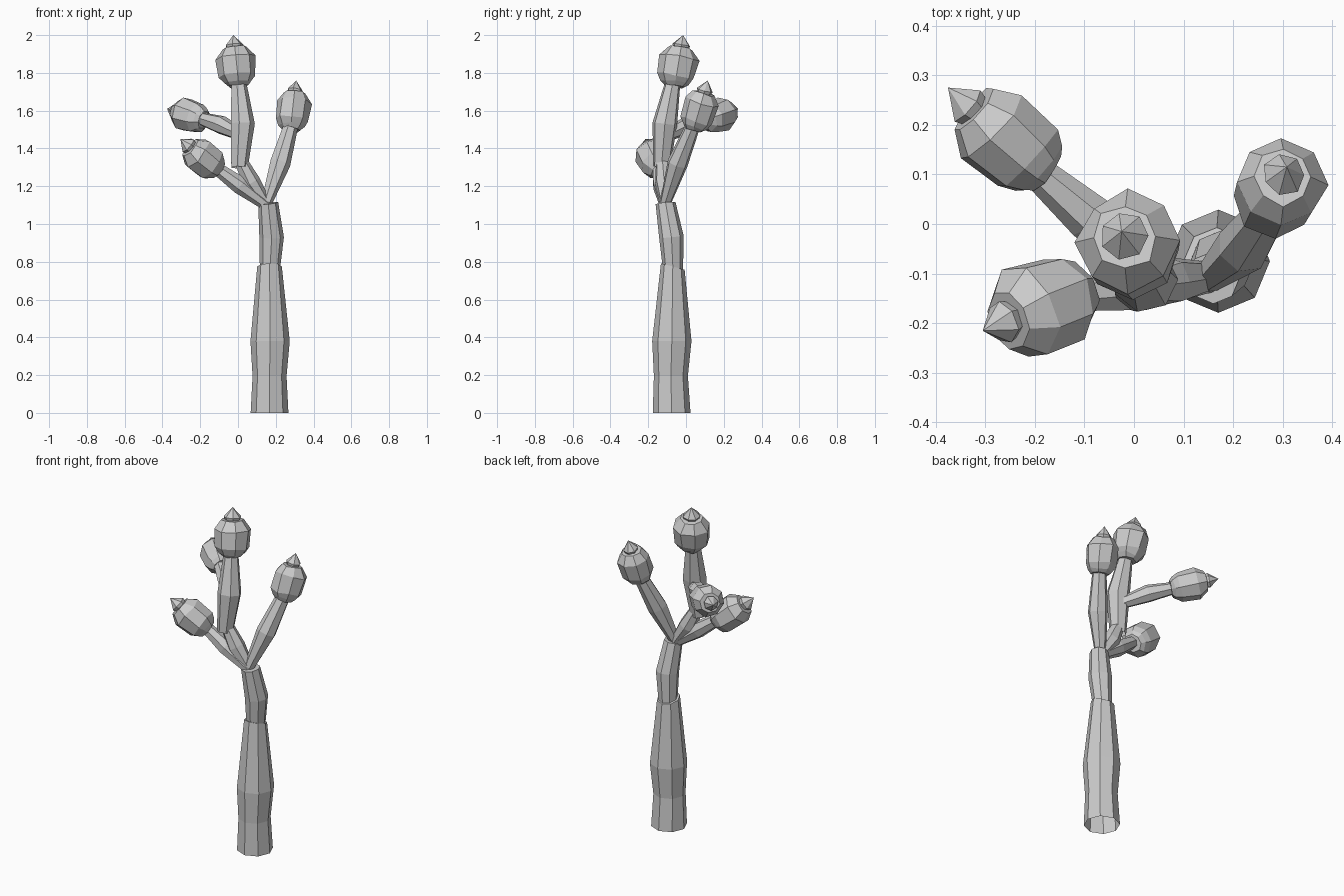
import bpy, bmesh, math, random
from mathutils import Vector

if "Cube" in bpy.data.objects:
    bpy.data.objects.remove(bpy.data.objects["Cube"])

random.seed(4)


def tube(name, rings, sides, cap_start=False, cap_end=True, jitter=0.0, aligned=True):
    """Loft rings given as (centre, radius, normal); a zero radius makes a point."""
    bm = bmesh.new()
    loops = []
    for c, r, n in rings:
        c = Vector(c)
        n = Vector(n).normalized()
        if r == 0:
            loops.append([bm.verts.new(c)])
            continue
        # frame perpendicular to the ring normal
        ref = Vector((1, 0, 0)) if abs(n.x) < 0.75 else Vector((0, 1, 0))
        u = (ref - n * ref.dot(n)).normalized()
        v = n.cross(u)
        loop = []
        for i in range(sides):
            a = 2 * math.pi * i / sides
            k = r * (1 + random.uniform(-jitter, jitter))
            s = n * random.uniform(-jitter, jitter) * r
            loop.append(bm.verts.new(c + (u * math.cos(a) + v * math.sin(a)) * k + s))
        loops.append(loop)
    for a, b in zip(loops, loops[1:]):
        for i in range(sides):
            j = (i + 1) % sides
            if len(b) == 1:
                bm.faces.new((a[i], a[j], b[0]))
            else:
                bm.faces.new((a[i], a[j], b[j], b[i]))
    if cap_start:
        bm.faces.new(loops[0][::-1])
    if cap_end and len(loops[-1]) > 1:
        bm.faces.new(loops[-1])
    me = bpy.data.meshes.new(name)
    bm.to_mesh(me)
    bm.free()
    ob = bpy.data.objects.new(name, me)
    bpy.context.collection.objects.link(ob)
    return ob


def branch(name, pts, radii, sides=7):
    """Tube along a path, with all rings following the path direction."""
    p = [Vector(q) for q in pts]
    axis = p[-1] - p[0]
    tube(name, [(q, r, axis) for q, r in zip(p, radii)], sides)


def head(name, base, tip, width):
    """Chunky pod with a pointed bud on its end."""
    b, t = Vector(base), Vector(tip)
    axis = t - b
    pod = [(0.0, 0.055), (0.07, 0.075), (0.19, 0.098), (0.56, 0.103), (0.74, 0.066)]
    tube(name + "_pod", [(b + axis * f, r * width, axis) for f, r in pod],
         8, cap_start=True, jitter=0.07)
    bud = [(0.66, 0.034), (0.80, 0.048), (1.0, 0)]
    tube(name + "_bud", [(b + axis * f, r * width, axis) for f, r in bud],
         7, cap_start=True, jitter=0.05)


# trunk, open underneath, with a slanted top
up = (0, 0, 1)
tube("trunk", [((0.167, -0.076, 0), 0.10, up), ((0.167, -0.08, 0.195), 0.09, up),
               ((0.17, -0.075, 0.38), 0.104, up),
               ((0.167, -0.07, 0.775), 0.065, (0, 0.27, 1))], 8)

# upper trunk
tube("upper_trunk", [((0.168, -0.068, 0.74), 0.052, (0, 0, 1)),
                     ((0.178, -0.077, 0.93), 0.065, (0, -0.1, 1)),
                     ((0.160, -0.108, 1.11), 0.053, (-0.1, -0.1, 1))], 8)

# right branch
branch("right_branch", [(0.15, -0.11, 1.11), (0.222, -0.045, 1.32), (0.285, 0.045, 1.54)],
       [0.03, 0.056, 0.038])

# centre branch: slanted elbow, then an upright limb
branch("elbow_branch", [(0.15, -0.105, 1.10), (0.07, -0.115, 1.22), (0.01, -0.125, 1.34)],
       [0.03, 0.05, 0.035])
branch("centre_branch", [(0.006, -0.13, 1.30), (0.022, -0.112, 1.53), (0.002, -0.068, 1.76)],
       [0.046, 0.067, 0.04])

# two left branches
branch("left_front_branch", [(0.15, -0.11, 1.10), (0.01, -0.13, 1.205), (-0.12, -0.145, 1.30)],
       [0.03, 0.048, 0.034])
branch("left_back_branch", [(0.01, -0.09, 1.475), (-0.09, 0.015, 1.525), (-0.20, 0.11, 1.56)],
       [0.034, 0.05, 0.034])

# pods at the branch ends
head("centre_head", (0.003, -0.06, 1.73), (-0.025, -0.015, 2.0), 1.0)
head("right_head", (0.28, 0.04, 1.50), (0.308, 0.115, 1.76), 0.89)
head("left_front_head", (-0.105, -0.135, 1.28), (-0.305, -0.215, 1.45), 0.93)
head("left_back_head", (-0.18, 0.10, 1.55), (-0.375, 0.275, 1.61), 0.87)
